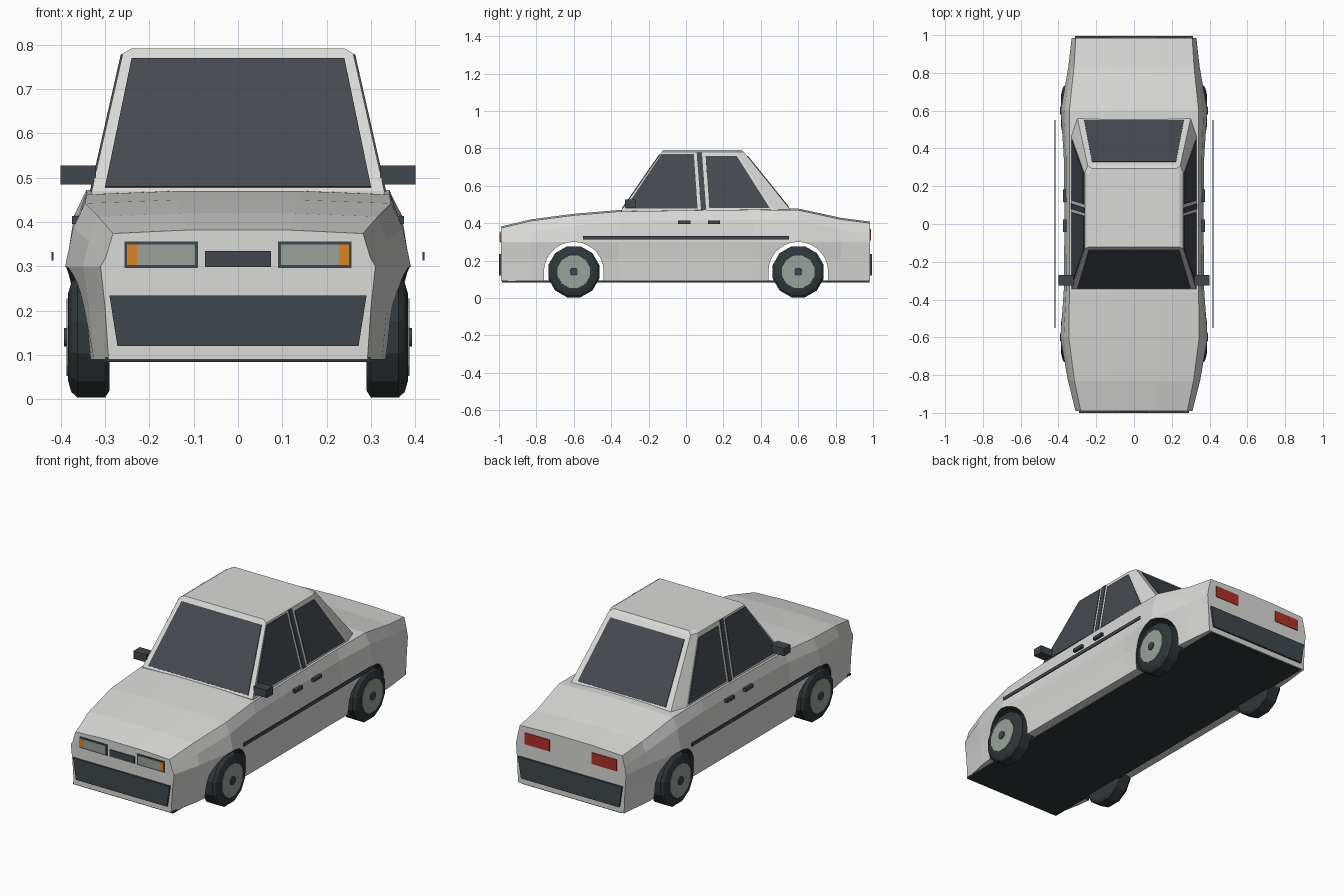
import bpy, bmesh, math
from mathutils import Vector

cube = bpy.data.objects.get("Cube")
if cube:
    bpy.data.objects.remove(cube, do_unlink=True)


def material(name, r, g, b):
    m = bpy.data.materials.new(name)
    m.use_nodes = True
    m.diffuse_color = (r, g, b, 1)
    m.node_tree.nodes["Principled BSDF"].inputs["Base Color"].default_value = (r, g, b, 1)
    return m


SILVER = material("silver paint", 0.70, 0.70, 0.69)
GLASS = material("dark glass", 0.06, 0.068, 0.08)
TRIM = material("dark trim", 0.05, 0.062, 0.072)
TYRE = material("tyre rubber", 0.03, 0.038, 0.042)
LENS = material("lens grey", 0.32, 0.36, 0.32)
AMBER = material("amber", 0.70, 0.24, 0.015)
RED = material("red", 0.42, 0.03, 0.02)


def finish(name, bm, mat):
    bmesh.ops.recalc_face_normals(bm, faces=bm.faces)
    mesh = bpy.data.meshes.new(name)
    bm.to_mesh(mesh)
    bm.free()
    mesh.materials.append(mat)
    obj = bpy.data.objects.new(name, mesh)
    bpy.context.collection.objects.link(obj)
    return obj


def loft(name, rings, mat):
    """Skin a row of closed rings and cap both ends."""
    bm = bmesh.new()
    rows = [[bm.verts.new(p) for p in ring] for ring in rings]
    n = len(rows[0])
    for a, b in zip(rows, rows[1:]):
        for i in range(n):
            j = (i + 1) % n
            bm.faces.new((a[i], a[j], b[j], b[i]))
    bm.faces.new(rows[0])
    bm.faces.new(rows[-1])
    return finish(name, bm, mat)


def box(name, x, y, z, mat):
    ring = lambda h: [(x[0], y[0], h), (x[1], y[0], h), (x[1], y[1], h), (x[0], y[1], h)]
    return loft(name, [ring(z[0]), ring(z[1])], mat)


def panel(name, corners, mat, half=0.004):
    """Thin plate centred on the plane of its corners."""
    pts = [Vector(c) for c in corners]
    off = (pts[1] - pts[0]).cross(pts[2] - pts[0]).normalized() * half
    return loft(name, [[p - off for p in pts], [p + off for p in pts]], mat)


def mirror_ring(half):
    return half + [(-x, y, z) for x, y, z in reversed(half)]


# Body shell: y, sill, widest, shoulder half-widths, shoulder height
STATIONS = [
    (-0.99, 0.292, 0.310, 0.282, 0.374),
    (-0.83, 0.325, 0.350, 0.315, 0.412),
    (-0.60, 0.350, 0.390, 0.345, 0.442),
    (-0.36, 0.350, 0.372, 0.342, 0.462),
    (0.00, 0.350, 0.368, 0.342, 0.468),
    (0.36, 0.350, 0.372, 0.342, 0.472),
    (0.60, 0.350, 0.388, 0.342, 0.470),
    (0.83, 0.335, 0.348, 0.318, 0.420),
    (0.985, 0.318, 0.330, 0.308, 0.400),
]


def body_ring(y, sill, wide, top, z):
    half = [(sill, y, 0.09), (sill + (wide - sill) * 0.45, y, 0.21), (wide, y, 0.30),
            (wide - (wide - top) * 0.4, y, z - 0.055), (top, y, z), (top * 0.4, y, z + 0.008)]
    return mirror_ring(half)


body = loft("body", [body_ring(*s) for s in STATIONS], SILVER)
body.data.materials.append(TYRE)

# Wheel arches cut through the shell
AXLES = {"front": -0.6, "rear": 0.6}
AXLE_Z = 0.14
ARCH = 0.16
for end, yc in AXLES.items():
    arc = [(yc + ARCH * math.cos(math.pi * i / 14), AXLE_Z + ARCH * math.sin(math.pi * i / 14))
           for i in range(15)]
    arc += [(yc - ARCH, 0), (yc + ARCH, 0)]
    cutter = loft("arch_cutter", [[(x, y, z) for y, z in arc] for x in (-0.6, 0.6)], SILVER)
    cutter.hide_render = True
    mod = body.modifiers.new("arch", "BOOLEAN")
    mod.operation = "DIFFERENCE"
    mod.solver = "EXACT"
    mod.object = cutter
    bpy.context.view_layer.objects.active = body
    bpy.ops.object.modifier_apply(modifier=mod.name)
    bpy.data.objects.remove(cutter, do_unlink=True)
for f in body.data.polygons:
    inside = any(abs(f.center.y - yc) < ARCH + 0.001 for yc in AXLES.values())
    f.material_index = int(inside and f.center.z < 0.301 and abs(f.normal.x) < 0.01)

box("underside", (-0.3, 0.3), (-0.985, 0.98), (0.084, 0.094), TYRE)

# Cabin
BELT, EAVE = 0.47, 0.78


def cabin_ring(z, pts):
    return mirror_ring([(x, y, z) for x, y in pts])


base = [(0.33, -0.345), (0.33, 0.47), (0.30, 0.56)]
loft("cabin", [
    cabin_ring(0.44, base),
    cabin_ring(BELT, base),
    cabin_ring(EAVE, [(0.26, -0.13), (0.26, 0.27), (0.245, 0.31)]),
    cabin_ring(0.792, [(0.24, -0.122), (0.24, 0.265), (0.225, 0.295)]),
], SILVER)


def rise(z, low, high):
    """Interpolate from the belt line to the roof edge."""
    return low + (high - low) * (z - BELT) / (EAVE - BELT)


def screen(name, low, high, bottom, top):
    pts = [(-bottom[0], bottom[1]), bottom, top, (-top[0], top[1])]
    panel(name, [(x, rise(z, low, high), z) for x, z in pts], GLASS)


screen("windshield", -0.345, -0.13, (0.30, 0.478), (0.24, 0.768))
screen("rear_window", 0.56, 0.31, (0.264, 0.484), (0.222, 0.757))

SIDE_GLASS = {
    "front_side_window": [(-0.325, 0.478), (0.062, 0.478), (0.042, 0.77), (-0.13, 0.77)],
    "rear_side_window": [(0.125, 0.48), (0.448, 0.48), (0.272, 0.757), (0.105, 0.757)],
    "door_pillar": [(0.08, 0.47), (0.108, 0.47), (0.085, 0.778), (0.057, 0.778)],
}

for s, side in ((1, "left"), (-1, "right")):
    # Side glazing
    for name, pts in SIDE_GLASS.items():
        panel(f"{side}_{name}", [(s * rise(z, 0.33, 0.26), y, z) for y, z in pts], GLASS)

    # Mirror, door handles and side strip
    box(f"{side}_mirror", (s * 0.32, s * 0.40), (-0.325, -0.27), (0.485, 0.527), TRIM)
    for name, y in (("front", -0.01), ("rear", 0.15)):
        box(f"{side}_{name}_handle", (s * 0.35, s * 0.375), (y - 0.033, y + 0.033),
            (0.396, 0.413), TRIM)
    box(f"{side}_side_strip", (s * 0.416, s * 0.421), (-0.55, 0.55), (0.313, 0.332), TRIM)

    # Wheels
    def disc(name, yc, profile, mat):
        angles = [2 * math.pi * (i + 0.5) / 12 for i in range(12)]
        loft(name, [[(s * x, yc + r * math.cos(a), AXLE_Z + r * math.sin(a)) for a in angles]
                    for x, r in profile], mat)

    for end, yc in AXLES.items():
        disc(f"{side}_{end}_tyre", yc, [(0.29, 0.125), (0.30, 0.141), (0.362, 0.141),
                                        (0.376, 0.128), (0.384, 0.10)], TYRE)
        disc(f"{side}_{end}_rim", yc, [(0.37, 0.092), (0.387, 0.09)], LENS)
        disc(f"{side}_{end}_hub_cap", yc, [(0.38, 0.023), (0.393, 0.021)], TRIM)

    # Lamps
    box(f"{side}_headlight_frame", (s * 0.09, s * 0.256), (-0.993, -0.985), (0.296, 0.356), TRIM)
    box(f"{side}_headlight", (s * 0.097, s * 0.228), (-0.996, -0.988), (0.303, 0.349), LENS)
    box(f"{side}_indicator", (s * 0.228, s * 0.25), (-0.996, -0.988), (0.303, 0.349), AMBER)
    box(f"{side}_tail_lamp", (s * 0.125, s * 0.275), (0.98, 0.989), (0.308, 0.37), RED)

# Grille and bumpers
box("grille", (-0.074, 0.074), (-0.995, -0.986), (0.298, 0.335), TRIM)
for name, y, w in (("front", -0.99, 0.29), ("rear", 0.985, 0.312)):
    out = math.copysign(0.01, y)
    loft(f"{name}_bumper", [
        [(-w + 0.018, yy, 0.12), (w - 0.018, yy, 0.12), (w, yy, 0.234), (-w, yy, 0.234)]
        for yy in (y - out, y + out)], TRIM)
